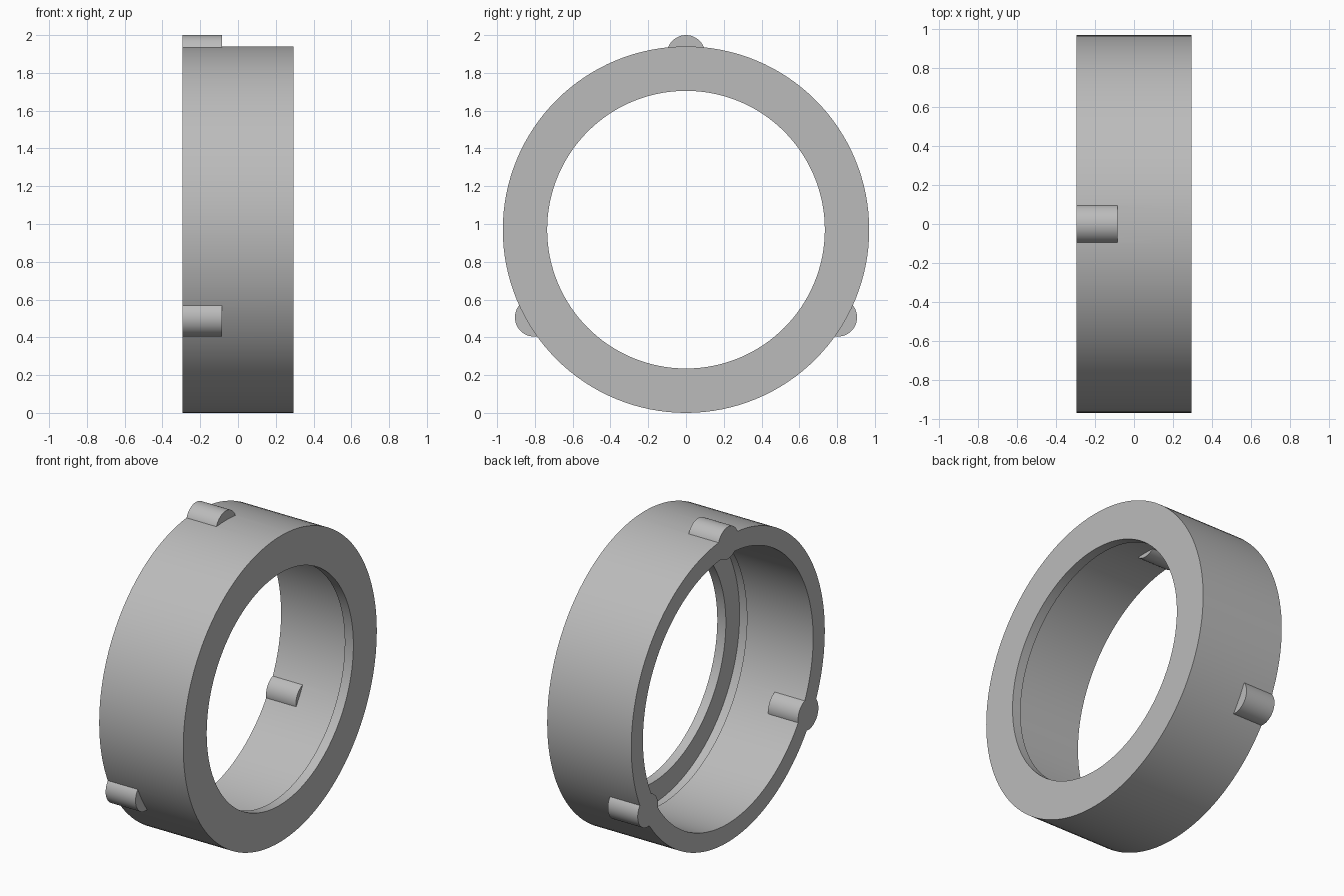
import bpy, bmesh, math
from mathutils import Matrix, Vector

cube = bpy.data.objects.get("Cube")
if cube:
    bpy.data.objects.remove(cube, do_unlink=True)

grey = bpy.data.materials.new("plain grey")
grey.use_nodes = True
grey.diffuse_color = (0.5, 0.5, 0.5, 1)
grey.node_tree.nodes["Principled BSDF"].inputs["Base Color"].default_value = (0.5, 0.5, 0.5, 1)

HALF, OUTER, CENTRE = 0.295, 0.97, 0.97
PEG_LENGTH, PEG_RADIUS, PEG_ORBIT = 0.21, 0.102, 0.928


def finish(name, bm):
    bmesh.ops.recalc_face_normals(bm, faces=bm.faces)
    mesh = bpy.data.meshes.new(name)
    bm.to_mesh(mesh)
    bm.free()
    mesh.materials.append(grey)
    obj = bpy.data.objects.new(name, mesh)
    bpy.context.collection.objects.link(obj)
    bpy.ops.object.select_all(action='DESELECT')
    obj.select_set(True)
    bpy.context.view_layer.objects.active = obj
    bpy.ops.object.shade_smooth_by_angle(angle=math.radians(30))
    return obj


# Ring: closed (x, radius) section with a lip and a shallow groove, spun about x
section = [(-HALF, OUTER), (HALF, OUTER), (HALF, 0.735), (0.235, 0.735),
           (0.235, 0.873), (0.17, 0.873), (0.17, 0.853), (-HALF, 0.853)]
bm = bmesh.new()
verts = [bm.verts.new((x, 0, CENTRE + r)) for x, r in section]
edges = [bm.edges.new((v, verts[(i + 1) % len(verts)])) for i, v in enumerate(verts)]
bmesh.ops.spin(bm, geom=verts + edges, cent=(0, 0, CENTRE), axis=(1, 0, 0),
               angle=math.tau, steps=128, use_merge=True)
bmesh.ops.remove_doubles(bm, verts=bm.verts, dist=1e-5)
ring = finish("ring", bm)

# Three round pegs set into the wall at the open end
for name, turn in (("top_peg", 0), ("front_peg", 120), ("back_peg", 240)):
    bm = bmesh.new()
    place = (Matrix.Translation((0, 0, CENTRE))
             @ Matrix.Rotation(math.radians(turn), 4, 'X')
             @ Matrix.Translation((-HALF + PEG_LENGTH / 2, 0, PEG_ORBIT))
             @ Matrix.Rotation(math.pi / 2, 4, 'Y'))
    bmesh.ops.create_cone(bm, cap_ends=True, segments=48, radius1=PEG_RADIUS,
                          radius2=PEG_RADIUS, depth=PEG_LENGTH, matrix=place)
    peg = finish(name, bm)

    # Fuse each peg into the ring so the end face is one clean surface
    fuse = ring.modifiers.new("fuse " + name, 'BOOLEAN')
    fuse.operation = 'UNION'
    fuse.solver = 'EXACT'
    fuse.object = peg
    bpy.context.view_layer.objects.active = ring
    bpy.ops.object.modifier_apply(modifier=fuse.name)
    bpy.data.objects.remove(peg, do_unlink=True)

bpy.ops.object.select_all(action='DESELECT')
ring.select_set(True)
bpy.context.view_layer.objects.active = ring
bpy.ops.object.shade_smooth_by_angle(angle=math.radians(30))
